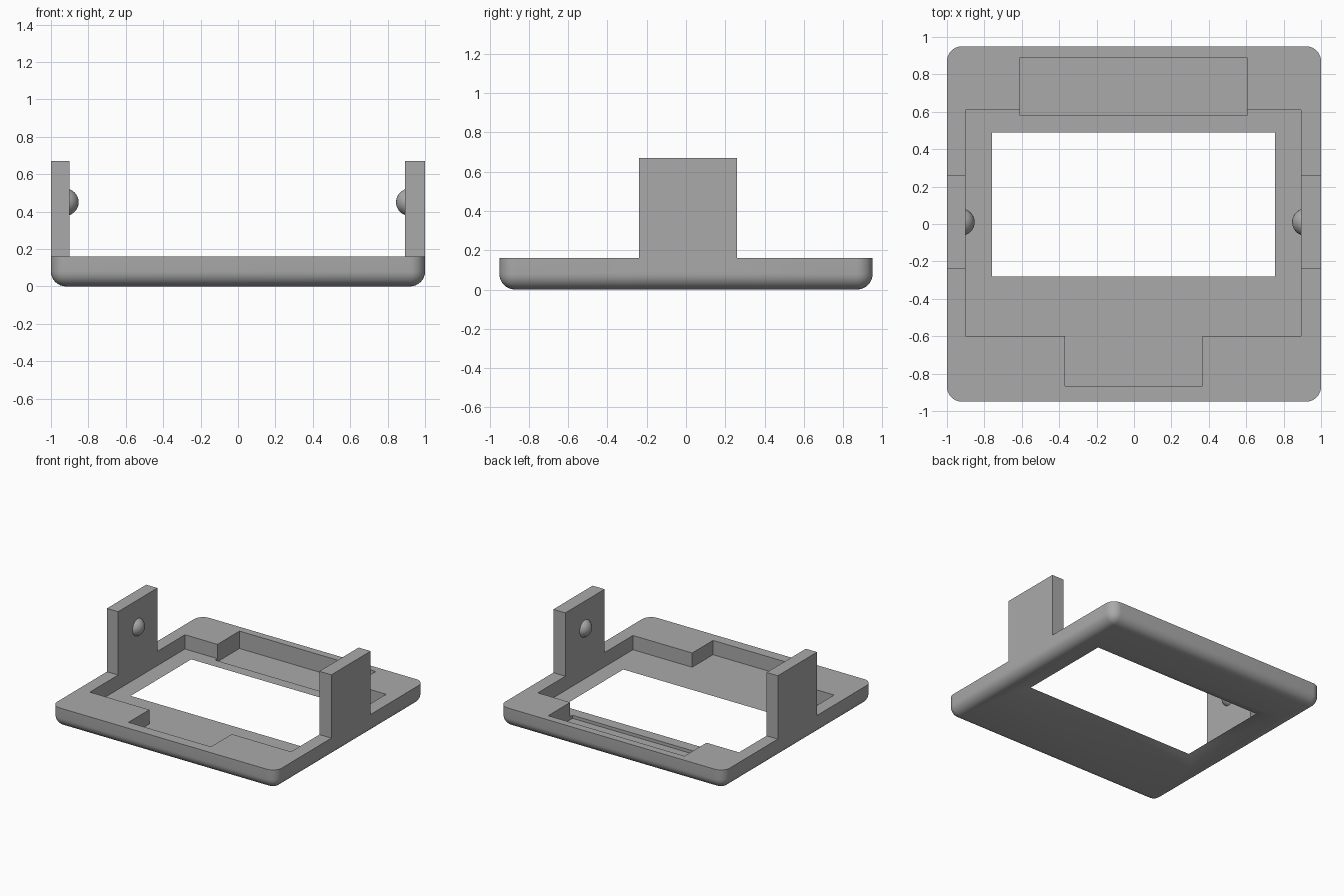
import bpy
import bmesh
from math import radians

cube = bpy.data.objects.get("Cube")
if cube:
    bpy.data.objects.remove(cube, do_unlink=True)

grey = bpy.data.materials.new("plain grey")
grey.use_nodes = True
colour = (0.4, 0.4, 0.4, 1)
grey.diffuse_color = colour
grey.node_tree.nodes["Principled BSDF"].inputs["Base Color"].default_value = colour

HEIGHT, FLOOR, ROUND = 0.16, 0.045, 0.08
INNER_L, INNER_R = 0.893, -0.9


def finish(name, bm):
    mesh = bpy.data.meshes.new(name)
    bmesh.ops.recalc_face_normals(bm, faces=bm.faces)
    bm.to_mesh(mesh)
    bm.free()
    mesh.materials.append(grey)
    obj = bpy.data.objects.new(name, mesh)
    bpy.context.collection.objects.link(obj)
    return obj


def box_mesh(x, y, z):
    """Box from (low, high) ranges."""
    bm = bmesh.new()
    bmesh.ops.create_cube(bm, size=1)
    for v in bm.verts:
        v.co = [r[1] if c > 0 else r[0] for c, r in zip(v.co, (x, y, z))]
    return bm


def box(name, x, y, z):
    return finish(name, box_mesh(x, y, z))


def activate(obj):
    bpy.ops.object.select_all(action='DESELECT')
    obj.select_set(True)
    bpy.context.view_layer.objects.active = obj


def combine(target, tool, operation):
    """Apply a boolean and discard its tool."""
    mod = target.modifiers.new(operation, 'BOOLEAN')
    mod.operation, mod.solver, mod.object = operation, 'EXACT', tool
    activate(target)
    bpy.ops.object.modifier_apply(modifier=mod.name)
    bpy.data.objects.remove(tool, do_unlink=True)


# Frame slab with rounded corners and underside, sharp top rim
bm = box_mesh((-1, 1), (-0.95, 0.95), (0, HEIGHT))
rounded = [e for e in bm.edges if min(v.co.z for v in e.verts) < 0.01]
bmesh.ops.bevel(bm, geom=rounded, offset=ROUND, segments=8, profile=0.5, affect='EDGES')
frame = finish("frame", bm)

# Upright side arms, trimmed flush by the pocket below
for x in ((-1, -0.85), (0.85, 1)):
    combine(frame, box("arm", x, (-0.24, 0.26), (0.1, 0.67)), 'UNION')

# Main pocket, front notch and deeper back recess
combine(frame, box("pocket", (INNER_R, INNER_L), (-0.6, 0.61), (FLOOR, 1)), 'DIFFERENCE')
combine(frame, box("notch", (-0.37, 0.365), (-0.865, -0.5), (FLOOR, 1)), 'DIFFERENCE')
combine(frame, box("recess", (-0.61, 0.605), (0.58, 0.89), (0.02, 1)), 'DIFFERENCE')

# Window that flares outward towards the underside
bm = box_mesh((-0.76, 0.755), (-0.28, 0.49), (-FLOOR / 2, FLOOR * 1.5))
for v in bm.verts:
    grow = 0.18 if v.co.z < 0 else -0.06
    v.co.x += grow if v.co.x > 0 else -grow
    v.co.y += grow if v.co.y > 0 else -grow
combine(frame, finish("window", bm), 'DIFFERENCE')
activate(frame)
bpy.ops.object.shade_smooth_by_angle(angle=radians(30))

# Rounded snap bumps on the inner arm faces
for name, x in (("left_bump", INNER_L + 0.025), ("right_bump", INNER_R - 0.025)):
    bm = bmesh.new()
    bmesh.ops.create_uvsphere(bm, u_segments=32, v_segments=16, radius=0.073)
    bmesh.ops.translate(bm, verts=bm.verts, vec=(x, 0.01, 0.45))
    activate(finish(name, bm))
    bpy.ops.object.shade_smooth()
